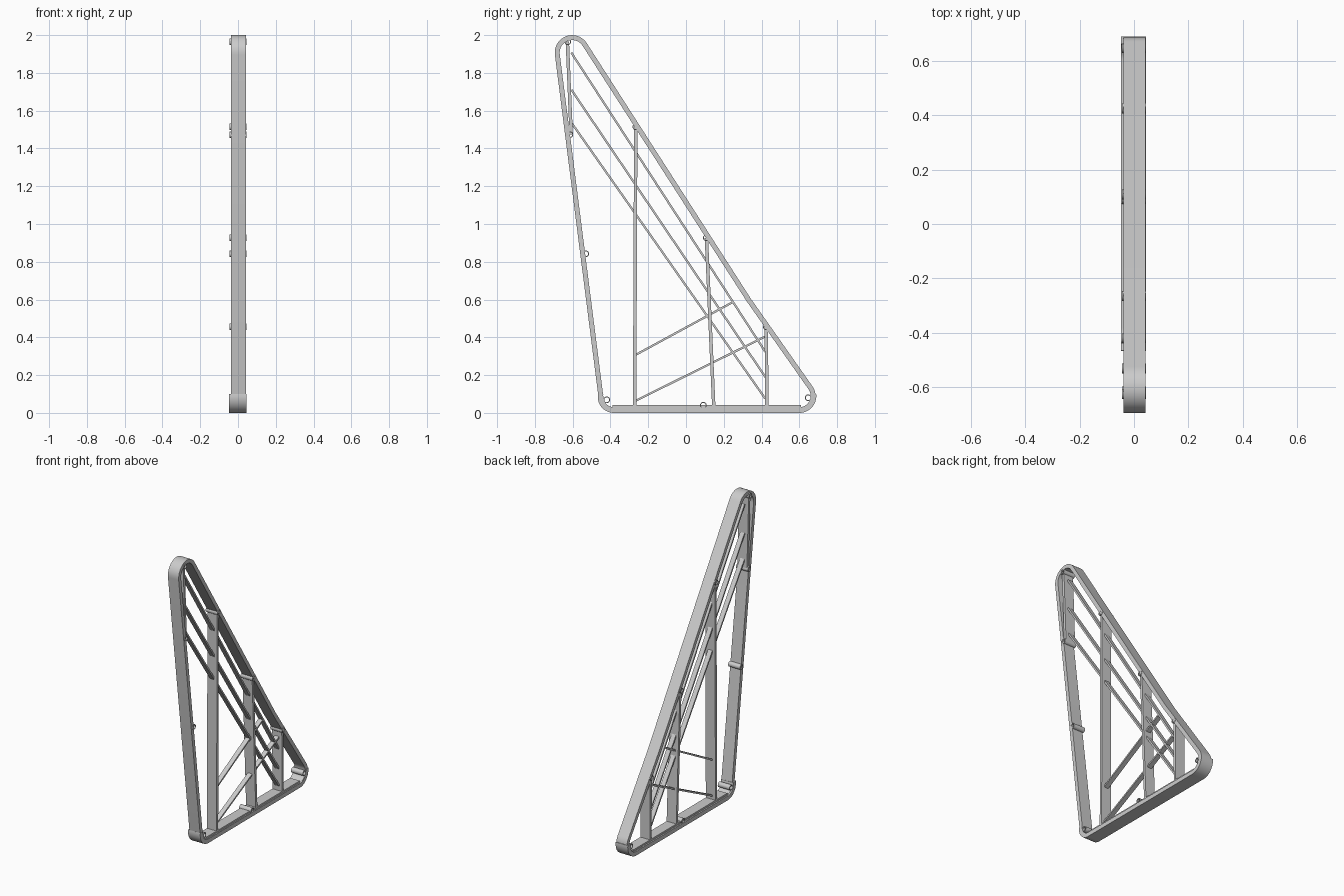
import bpy, bmesh, math
from mathutils import Vector

if "Cube" in bpy.data.objects:
    bpy.data.objects.remove(bpy.data.objects["Cube"])

grey = bpy.data.materials.new("light_grey")
grey.diffuse_color = (0.6, 0.6, 0.6, 1)
grey.use_nodes = True
grey.node_tree.nodes["Principled BSDF"].inputs["Base Color"].default_value = grey.diffuse_color


def make(name, bm, smooth=False):
    bmesh.ops.recalc_face_normals(bm, faces=bm.faces)
    me = bpy.data.meshes.new(name)
    bm.to_mesh(me)
    bm.free()
    me.materials.append(grey)
    ob = bpy.data.objects.new(name, me)
    bpy.context.collection.objects.link(ob)
    if smooth:
        bpy.ops.object.select_all(action='DESELECT')
        ob.select_set(True)
        bpy.context.view_layer.objects.active = ob
        bpy.ops.object.shade_smooth_by_angle(angle=math.radians(30))
    return ob


def arc(c, r, a0, a1, n=14):
    out = []
    for i in range(n + 1):
        a = math.radians(a0 + (a1 - a0) * i / n)
        out.append(Vector((c[0] + r * math.cos(a), c[1] + r * math.sin(a))))
    return out


def band(name, pts, t, x0, x1, closed):
    """Strip following a counter-clockwise (y, z) path, thickened inwards."""
    n = len(pts)
    bm = bmesh.new()
    rings = []
    for i, p in enumerate(pts):
        a = pts[i - 1] if closed or i else p
        b = pts[(i + 1) % n] if closed or i < n - 1 else p
        d1 = (p - a).normalized() if a != p else (b - p).normalized()
        d2 = (b - p).normalized() if b != p else d1
        d = (d1 + d2).normalized()
        q = p + Vector((-d.y, d.x)) * t / max(d.dot(d1), 0.5)
        rings.append([bm.verts.new((x, v.x, v.y))
                      for x, v in ((x0, p), (x1, p), (x1, q), (x0, q))])
    for i in range(n if closed else n - 1):
        r, s = rings[i], rings[(i + 1) % n]
        for k in range(4):
            bm.faces.new((r[k], r[(k + 1) % 4], s[(k + 1) % 4], s[k]))
    if not closed:
        bm.faces.new(rings[0])
        bm.faces.new(rings[-1])
    return make(name, bm, True)


def slat(name, a, b, t, w):
    """Flat board from a to b in the (y, z) plane, width 2w across x."""
    a, b = Vector(a), Vector(b)
    d = (b - a).normalized()
    o = Vector((-d.y, d.x)) * t / 2
    bm = bmesh.new()
    lo, hi = [[bm.verts.new((x, p.x, p.y)) for p in (a - o, b - o, b + o, a + o)]
              for x in (-w, w)]
    bm.faces.new(lo)
    bm.faces.new(hi)
    for k in range(4):
        j = (k + 1) % 4
        bm.faces.new((lo[k], lo[j], hi[j], hi[k]))
    return make(name, bm)


# Outer triangular frame with rounded corners
APEX, LEFT, RIGHT = (-0.603, 1.908), (-0.382, 0.085), (0.60, 0.09)
outline = (arc(LEFT, 0.081, 187.3, 270) + arc(RIGHT, 0.086, 270, 396)
           + [Vector((0.343, 0.605))] + arc(APEX, 0.092, 32.5, 187.3))
frame = band("outer_frame", outline, 0.026, -0.038, 0.042, True)

# Base tray wrapping the two lower corners, and its floor
tray = arc(LEFT, 0.085, 170, 270) + arc(RIGHT, 0.09, 270, 367)
band("base_tray", tray, 0.028, -0.047, 0.044, False)
slat("base_floor", (-0.39, 0.034), (0.61, 0.034), 0.014, 0.036)

# Upright ribs
ribs = [((-0.266, 1.515), (-0.272, 0.035)), ((0.108, 0.927), (0.147, 0.035)),
        ((0.425, 0.456), (0.428, 0.035)), ((-0.628, 1.965), (-0.608, 1.473))]
for i, (a, b) in enumerate(ribs):
    slat(f"upright_rib_{i + 1}", a, b, 0.018, 0.036)

# Long diagonal slats and the lower cross braces
for i, (z0, z1) in enumerate([(1.907, 0.323), (1.711, 0.19), (1.537, 0.075)]):
    slat(f"diagonal_slat_{i + 1}", (-0.607, z0), (0.42, z1), 0.011, 0.016)
slat("cross_brace_1", (-0.265, 0.308), (0.245, 0.585), 0.011, 0.016)
slat("cross_brace_2", (-0.265, 0.065), (0.425, 0.407), 0.011, 0.016)

# Hollow pin tubes along the frame
pins = [(-0.626, 1.965), (-0.615, 1.473), (-0.531, 0.842), (-0.265, 1.515),
        (0.108, 0.927), (0.425, 0.456), (-0.42, 0.069), (0.092, 0.040), (0.647, 0.08)]
for i, c in enumerate(pins):
    band(f"pin_tube_{i + 1}", arc(c, 0.018, 0, 337.5, 15), 0.005, -0.044, 0.044, True)
